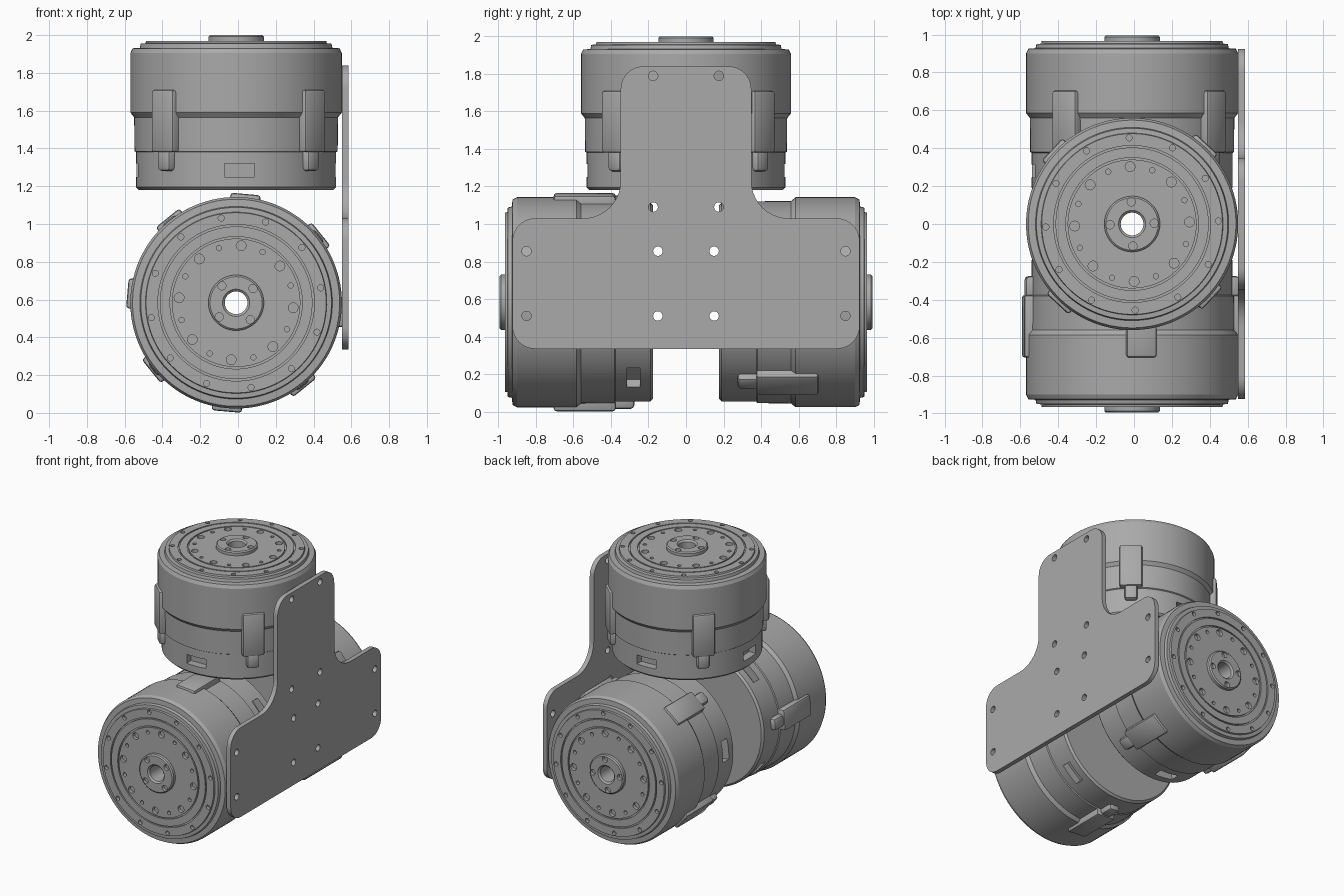
import bpy, bmesh
from math import cos, sin, pi, radians
from mathutils import Matrix, Vector

if "Cube" in bpy.data.objects:
    bpy.data.objects.remove(bpy.data.objects["Cube"])

metal = bpy.data.materials.new("machined_grey")
metal.use_nodes = True
GREY = (0.4, 0.4, 0.4, 1)
metal.diffuse_color = GREY
metal.node_tree.nodes["Principled BSDF"].inputs["Base Color"].default_value = GREY


def make_object(name, bm):
    bmesh.ops.recalc_face_normals(bm, faces=bm.faces)
    mesh = bpy.data.meshes.new(name)
    bm.to_mesh(mesh)
    bm.free()
    mesh.materials.append(metal)
    obj = bpy.data.objects.new(name, mesh)
    bpy.context.collection.objects.link(obj)
    return obj


def activate(obj):
    bpy.ops.object.select_all(action='DESELECT')
    obj.select_set(True)
    bpy.context.view_layer.objects.active = obj


def smooth(obj):
    activate(obj)
    bpy.ops.object.shade_smooth_by_angle(angle=radians(25))


def cut(obj, bm):
    cutter = make_object("cutter", bm)
    mod = obj.modifiers.new("holes", 'BOOLEAN')
    mod.operation, mod.solver, mod.object = 'DIFFERENCE', 'EXACT', cutter
    activate(obj)
    bpy.ops.object.modifier_apply(modifier=mod.name)
    bpy.data.objects.remove(cutter)


def add_cylinder(bm, radius, depth, matrix, sides=16):
    bmesh.ops.create_cone(bm, cap_ends=True, segments=sides, radius1=radius,
                          radius2=radius, depth=depth, matrix=matrix)


def add_box(bm, lo, hi, matrix, bevel=0):
    lo, hi = Vector(lo), Vector(hi)
    place = matrix @ Matrix.Translation((lo + hi) / 2) @ Matrix.Diagonal((*(hi - lo), 1))
    verts = bmesh.ops.create_cube(bm, size=1, matrix=place)["verts"]
    if bevel:
        edges = list({e for v in verts for e in v.link_edges})
        bmesh.ops.bevel(bm, geom=edges, offset=bevel, segments=2, profile=0.5,
                        affect='EDGES', clamp_overlap=True)


def turn(degrees):
    return Matrix.Rotation(radians(degrees), 4, 'Z')


# Motor housing: closed (radius, height) profile turned about its axis
profile = [(.06, 0), (.515, 0), (.53, .015), (.53, .2), (.538, .205), (.54, .385),
           (.56, .41), (.56, .725), (.548, .75), (.51, .753), (.505, .775), (.48, .777),
           (.477, .79), (.414, .79), (.414, .778), (.404, .778), (.404, .79),
           (.35, .79), (.35, .778), (.34, .778), (.34, .79), (.147, .79),
           (.147, .812), (.138, .82), (.072, .82), (.06, .808)]
bm = bmesh.new()
ring = [bm.verts.new((r, 0, h)) for r, h in profile]
edges = [bm.edges.new((ring[i - 1], ring[i])) for i in range(len(ring))]
bmesh.ops.spin(bm, geom=ring + edges, cent=(0, 0, 0), axis=(0, 0, 1),
               angle=2 * pi, steps=96, use_merge=True)
bmesh.ops.remove_doubles(bm, verts=bm.verts, dist=1e-5)
housing = make_object("motor_housing", bm)

# Bolt circles in the output face and side slots near the base
bm = bmesh.new()
for count, start, circle, radius, height in (
        (12, 15, .455, .016, .79), (8, 0, .303, .026, .79),
        (8, 22.5, .303, .014, .79), (4, 45, .117, .022, .82)):
    for k in range(count):
        spot = turn(start + k * 360 / count) @ Matrix.Translation((circle, 0, height))
        add_cylinder(bm, radius, .05, spot)
for k in range(4):
    add_box(bm, (.47, -.08, .07), (.6, .08, .14), turn(45 + 90 * k))
cut(housing, bm)
smooth(housing)

# Four clamp lugs, each with a narrow foot
bm = bmesh.new()
for k in range(4):
    add_box(bm, (.48, -.08, .2), (.578, .08, .53), turn(90 * k), .015)
    add_box(bm, (.48, -.045, .1), (.568, .045, .22), turn(90 * k), .02)
lugs = make_object("motor_lugs", bm)
smooth(lugs)

# Three motors share the same meshes
tilt = Matrix.Rotation(pi / 2, 4, 'X')
AXIS_X, AXIS_Z = -.01, .583
places = {
    "top": Matrix.Translation((AXIS_X, 0, 1.18)) @ turn(47),
    "front": Matrix.Translation((AXIS_X, -.175, AXIS_Z)) @ tilt @ turn(85),
    "back": Matrix.Translation((AXIS_X, .175, AXIS_Z)) @ turn(180) @ tilt @ turn(51),
}
for source in (housing, lugs):
    for name, matrix in places.items():
        part = source.copy()
        part.name = f"{name}_{source.name}"
        part.matrix_world = matrix
        bpy.context.collection.objects.link(part)
    bpy.data.objects.remove(source)

# T-shaped side plate with rounded corners
half = [(.925, .335), (.925, 1.03), (.348, 1.03), (.348, 1.84)]
outline = half + [(-y, z) for y, z in reversed(half)]
bm = bmesh.new()
face = bm.faces.new([bm.verts.new((.55, y, z)) for y, z in outline])
moved = bmesh.ops.extrude_face_region(bm, geom=[face])["geom"]
bmesh.ops.translate(bm, verts=[v for v in moved if isinstance(v, bmesh.types.BMVert)],
                    vec=(.035, 0, 0))
for inner, radius in ((True, .2), (False, .12)):
    corners = []
    for e in bm.edges:
        a, b = (v.co for v in e.verts)
        if abs(a.x - b.x) > .03:
            is_inner = abs(abs(a.y) - .348) < .01 and abs(a.z - 1.03) < .01
            is_outer = min(abs(a.z - z) for z in (.335, 1.03, 1.84)) < .001 and \
                min(abs(abs(a.y) - y) for y in (.925, .348)) < .001 and not is_inner
            if is_inner if inner else is_outer:
                corners.append(e)
    bmesh.ops.bevel(bm, geom=corners, offset=radius, segments=10, profile=0.5,
                    affect='EDGES', clamp_overlap=False)
plate = make_object("side_plate", bm)

# Mounting holes through the plate
bm = bmesh.new()
across = Matrix.Rotation(pi / 2, 4, 'Y')
for y, z in ((.175, 1.79), (.175, 1.09), (.15, .855), (.15, .51), (.85, .855), (.85, .51)):
    for side in (-1, 1):
        add_cylinder(bm, .025, .2, Matrix.Translation((.57, side * y, z)) @ across, 20)
cut(plate, bm)
smooth(plate)
